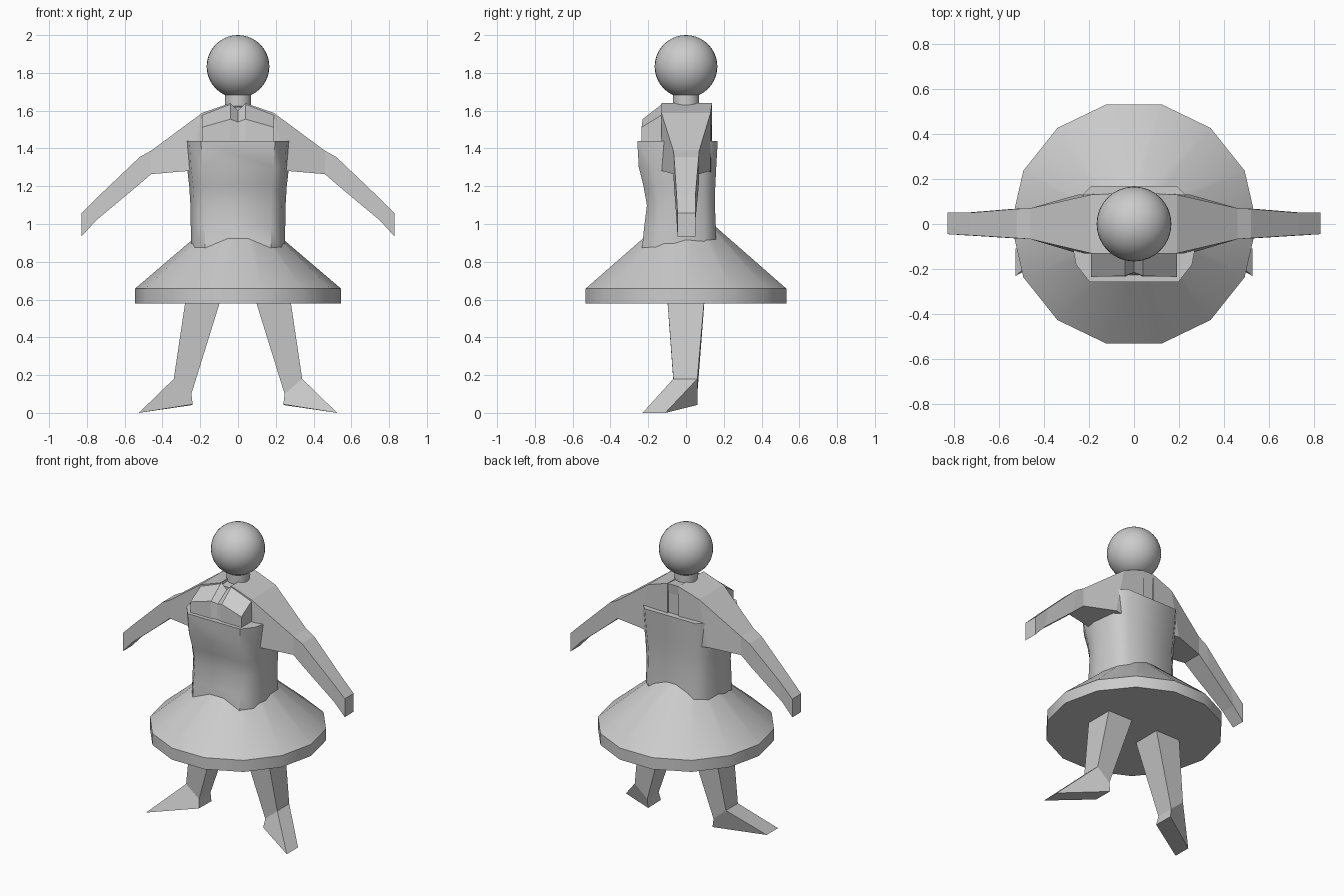
import bpy, bmesh
from math import cos, sin, pi, radians

if "Cube" in bpy.data.objects:
    bpy.data.objects.remove(bpy.data.objects["Cube"])


def loft(name, rings, mirror=False, smooth=None, cap_start=True):
    """Skin a list of equal-length point rings, cap the ends."""
    bm = bmesh.new()
    vs = [[bm.verts.new(p) for p in r] for r in rings]
    n = len(rings[0])
    for a, b in zip(vs, vs[1:]):
        for i in range(n):
            j = (i + 1) % n
            bm.faces.new((a[i], a[j], b[j], b[i]))
    if cap_start:
        bm.faces.new(vs[0])
    bm.faces.new(vs[-1])
    if mirror:
        copy = bmesh.ops.duplicate(bm, geom=bm.verts[:] + bm.edges[:] + bm.faces[:])
        for g in copy["geom"]:
            if isinstance(g, bmesh.types.BMVert):
                g.co.x *= -1
        bmesh.ops.remove_doubles(bm, verts=bm.verts, dist=1e-5)
    bmesh.ops.recalc_face_normals(bm, faces=bm.faces)
    me = bpy.data.meshes.new(name)
    bm.to_mesh(me)
    bm.free()
    ob = bpy.data.objects.new(name, me)
    bpy.context.collection.objects.link(ob)
    if smooth:
        smooth_by_angle(ob, smooth)
    return ob


def smooth_by_angle(ob, deg):
    bpy.ops.object.select_all(action='DESELECT')
    ob.select_set(True)
    bpy.context.view_layer.objects.active = ob
    bpy.ops.object.shade_smooth_by_angle(angle=radians(deg))


def circle(r, z, n=14):
    return [(r * cos(2 * pi * i / n), r * sin(2 * pi * i / n), z) for i in range(n)]


def section(x, y0, y1, top, low):
    """Arm cross-section; top and low are (x offset, z)."""
    return [(x + top[0], y0, top[1]), (x + top[0], y1, top[1]),
            (x + low[0], y1, low[1]), (x + low[0], y0, low[1])]


# head and neck
bpy.ops.mesh.primitive_uv_sphere_add(segments=32, ring_count=20, radius=0.166, location=(0, 0, 1.834))
head = bpy.context.object
head.name = "head"
smooth_by_angle(head, 40)
bpy.ops.mesh.primitive_cylinder_add(vertices=24, radius=0.07, depth=0.16, location=(0, 0, 1.64))
neck = bpy.context.object
neck.name = "neck"
smooth_by_angle(neck, 40)

# shoulders and arms
loft("arms", [
    section(0.04, -0.13, 0.138, (0, 1.64), (0, 1.25)),
    section(0.19, -0.13, 0.13, (0, 1.588), (0.06, 1.282)),
    section(0.46, -0.067, 0.07, (0.0, 1.388), (0.0, 1.264)),
    section(0.52, -0.063, 0.067, (0, 1.355), (0.02, 1.195)),
    section(0.73, -0.05, 0.05, (0, 1.155), (0.02, 1.02)),
    section(0.828, -0.045, 0.05, (0, 1.058), (0, 0.935)),
], mirror=True)

# upper back between the shoulders, running down inside the dress
loft("torso", [
    [(-0.04, -0.12, 1.62), (0.04, -0.12, 1.62), (0.04, 0.138, 1.64), (-0.04, 0.138, 1.64)],
    [(-0.19, -0.12, 1.55), (0.19, -0.12, 1.55), (0.19, 0.13, 1.575), (-0.19, 0.13, 1.575)],
    [(-0.19, -0.12, 1.1), (0.19, -0.12, 1.1), (0.19, 0.12, 1.1), (-0.19, 0.12, 1.1)],
    [(-0.2, -0.11, 0.75), (0.2, -0.11, 0.75), (0.2, 0.11, 0.75), (-0.2, 0.11, 0.75)],
])

# chest with a notch at the middle
loft("chest", [
    [(x, -0.12, top), (x, yf, edge), (x, -0.235, 1.36), (x, -0.12, 1.3)]
    for x, top, yf, edge in [(0, 1.60, -0.215, 1.54), (0.04, 1.64, -0.23, 1.555), (0.19, 1.582, -0.235, 1.512)]
], mirror=True, cap_start=False)


# dress bodice
def bodice_ring(z, w, front, back):
    half = [(0.7 * w, front), (0.92 * w, front * 0.7), (w, -0.06), (0.92 * w, back * 0.6), (0.68 * w, back)]
    return [(x, y, z) for x, y in half] + [(-x, y, z) for x, y in reversed(half)]


loft("bodice", [bodice_ring(*r) for r in [
    (1.44, 0.28, -0.258, 0.168), (1.3, 0.27, -0.25, 0.16), (1.2, 0.258, -0.225, 0.155),
    (1.1, 0.252, -0.207, 0.153), (0.98, 0.25, -0.222, 0.158), (0.85, 0.25, -0.235, 0.162)]], smooth=50)

# flared skirt
loft("skirt", [circle(0.545, 0.58), circle(0.545, 0.658), circle(0.13, 1.012)], smooth=30)

# legs
ankle = [(0.34, -0.067, 0.18), (0.34, 0.06, 0.18), (0.247, 0.06, 0.10), (0.247, -0.062, 0.10)]
loft("legs", [
    [(0.255, -0.11, 0.75), (0.255, 0.11, 0.75), (0.045, 0.11, 0.75), (0.045, -0.11, 0.75)],
    ankle,
    [(0.525, -0.23, 0.0), (0.525, -0.11, 0.0), (0.24, 0.06, 0.042), (0.24, -0.075, 0.045)],
], mirror=True)
